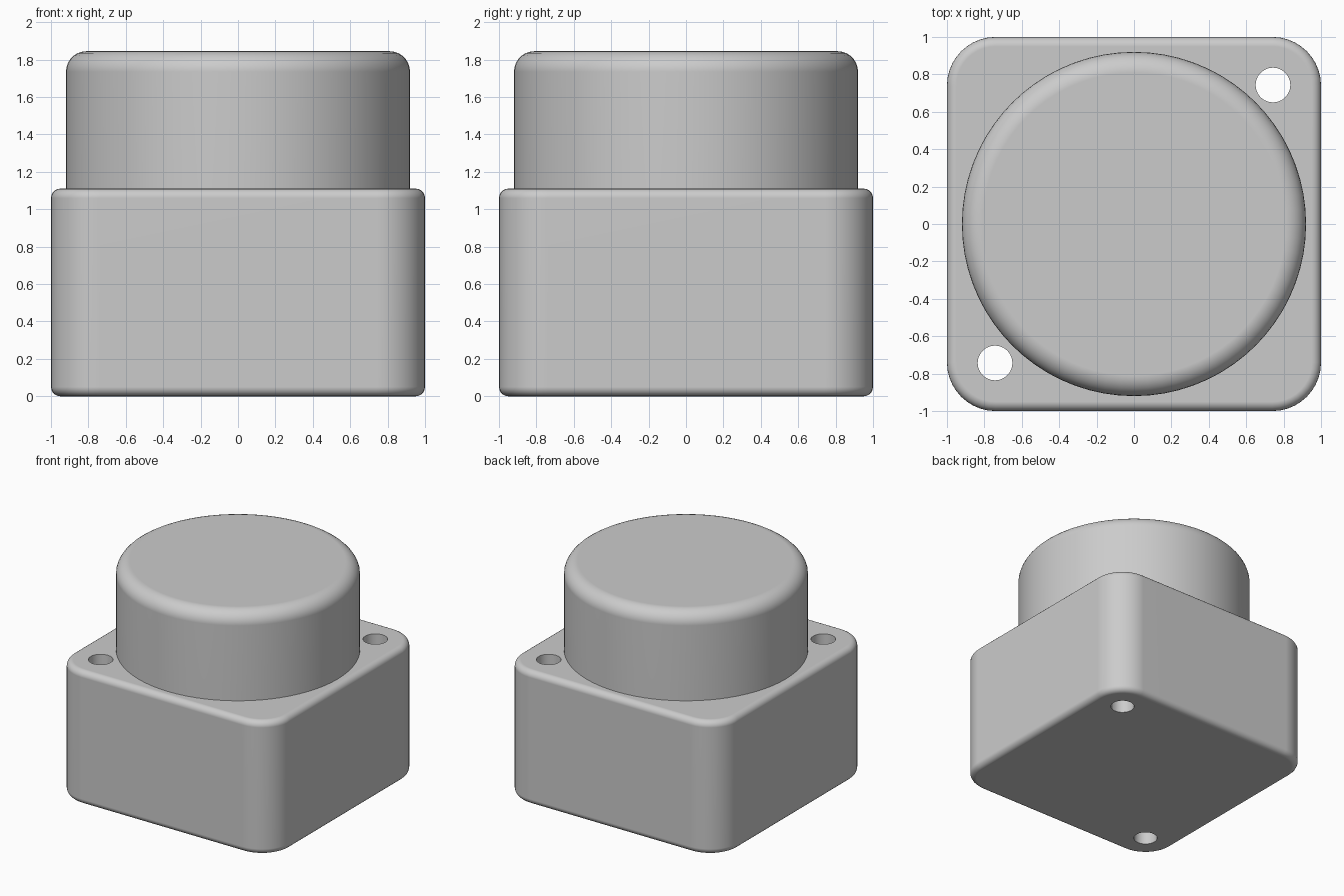
import bpy
import bmesh
from mathutils import Matrix

default_cube = bpy.data.objects.get("Cube")
if default_cube:
    bpy.data.objects.remove(default_cube, do_unlink=True)

grey = bpy.data.materials.new("plain grey")
grey.use_nodes = True
colour = (0.6, 0.6, 0.6, 1)
grey.diffuse_color = colour
grey.node_tree.nodes["Principled BSDF"].inputs["Base Color"].default_value = colour


def make_object(name, bm):
    mesh = bpy.data.meshes.new(name)
    bm.to_mesh(mesh)
    bm.free()
    mesh.materials.append(grey)
    obj = bpy.data.objects.new(name, mesh)
    bpy.context.collection.objects.link(obj)
    return obj


def add_cylinder(bm, radius, bottom, top, sides, x=0, y=0):
    bmesh.ops.create_cone(
        bm, cap_ends=True, segments=sides, radius1=radius, radius2=radius,
        depth=top - bottom,
        matrix=Matrix.Translation((x, y, (top + bottom) / 2)))


def round_edges(bm, edges, radius, segments):
    bmesh.ops.bevel(bm, geom=edges, offset=radius, segments=segments,
                    affect='EDGES', profile=0.5, clamp_overlap=True)


def rim_edges(bm, heights):
    return [e for e in bm.edges
            if any(all(abs(v.co.z - h) < 1e-4 for v in e.verts) for h in heights)]


def activate(obj):
    bpy.ops.object.select_all(action='DESELECT')
    obj.select_set(True)
    bpy.context.view_layer.objects.active = obj


def smooth(obj):
    activate(obj)
    bpy.ops.object.shade_smooth_by_angle(angle=0.6)
    normals = obj.modifiers.new("flat face normals", 'WEIGHTED_NORMAL')
    normals.keep_sharp = True


# Square housing with rounded corners and softened rims
BODY_TOP = 1.11
bm = bmesh.new()
bmesh.ops.create_cube(bm, size=1, matrix=Matrix.Translation((0, 0, BODY_TOP / 2))
                      @ Matrix.Diagonal((2, 2, BODY_TOP, 1)))
uprights = [e for e in bm.edges if abs(e.verts[0].co.z - e.verts[1].co.z) > 0.5]
round_edges(bm, uprights, 0.26, 10)
round_edges(bm, rim_edges(bm, (0, BODY_TOP)), 0.05, 5)
housing = make_object("housing", bm)

# Two through holes in opposite corners
bm = bmesh.new()
for side in (-1, 1):
    add_cylinder(bm, 0.093, -0.2, 1.4, 24, side * 0.743, side * 0.743)
cutter = make_object("hole_cutter", bm)
cutter.hide_render = True
cut = housing.modifiers.new("holes", 'BOOLEAN')
cut.operation = 'DIFFERENCE'
cut.solver = 'EXACT'
cut.object = cutter
activate(housing)
bpy.ops.object.modifier_apply(modifier=cut.name)
bpy.data.objects.remove(cutter, do_unlink=True)
smooth(housing)

# Round drum with a filleted top edge
DRUM_TOP = 1.845
bm = bmesh.new()
add_cylinder(bm, 0.92, 1.08, DRUM_TOP, 72)
round_edges(bm, rim_edges(bm, (DRUM_TOP,)), 0.11, 7)
smooth(make_object("drum", bm))
